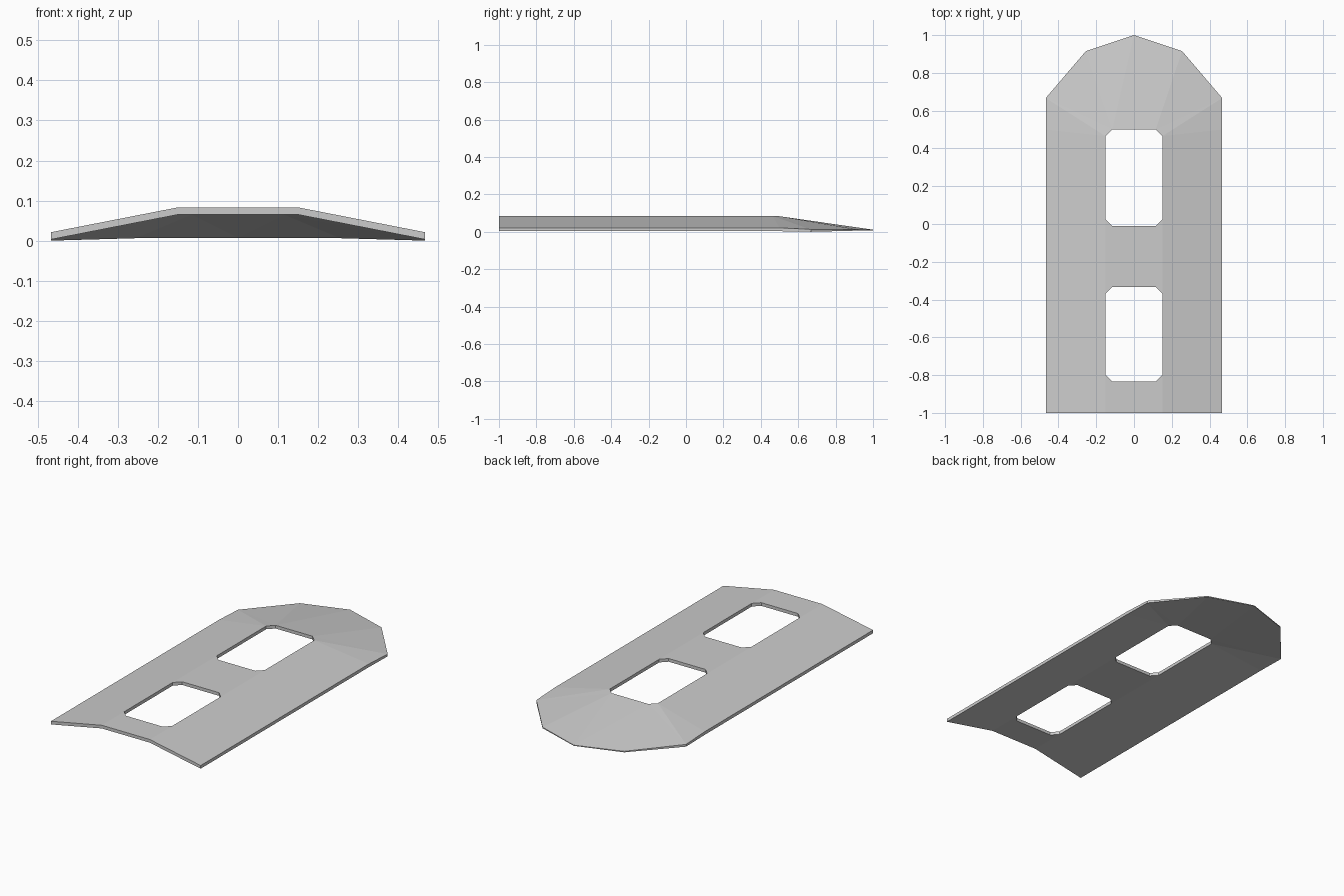
import bpy, bmesh

if "Cube" in bpy.data.objects:
    bpy.data.objects.remove(bpy.data.objects["Cube"])

W, C = 0.467, 0.15          # half width, half width of the raised centre strip
K = 0.115                   # inner end of the window corner chamfers

# Outline points of the tapered nose: (x, y) -> (top z, bottom z)
NOSE = {(W, 0.667): (0.013, 0.0), (0.255, 0.915): (0.012, 0.006), (0, 1): (0.011, 0.007)}


def heights(p):
    if p in NOSE:
        return NOSE[p]
    top = 0.083 if p[0] <= C else 0.021
    return top, top - 0.018


# Right half in plan, counter-clockwise
shoulder, cheek, tip = NOSE
window_end, window_side = (K, 0.5), (C, 0.465)
faces = [
    # rear strip and bar between the windows
    [(0, -1), (C, -1), (C, -0.80), (K, -0.835), (0, -0.835)],
    [(0, -0.333), (K, -0.333), (C, -0.368), (C, 0.025), (K, -0.01), (0, -0.01)],
    # sloping side
    [(C, -1), (W, -1), (W, 0.5), window_side, (C, 0.025), (C, -0.368), (C, -0.80)],
    # nose facets
    [(0, 0.5), window_end, tip],
    [window_end, cheek, tip],
    [window_end, shoulder, cheek],
    [window_end, window_side, shoulder],
    [window_side, (W, 0.5), shoulder],
]

bm = bmesh.new()
verts = {}
for p in {p for f in faces for p in f}:
    t, b = heights(p)
    verts[p] = bm.verts.new((*p, t)), bm.verts.new((*p, b))

# Top and bottom skins
edges = set()
for f in faces:
    bm.faces.new([verts[p][0] for p in f])
    bm.faces.new([verts[p][1] for p in reversed(f)])
    edges.update(zip(f, f[1:] + f[:1]))

# Rim and window walls along every open edge off the centre line
for a, b in edges:
    if (b, a) not in edges and (a[0] or b[0]):
        bm.faces.new([verts[a][0], verts[a][1], verts[b][1], verts[b][0]])
bmesh.ops.recalc_face_normals(bm, faces=bm.faces)

# The open centre section could flip the shell, so orient by a known top face
bm.faces.ensure_lookup_table()
bm.normal_update()
if bm.faces[0].normal.z < 0:
    bmesh.ops.reverse_faces(bm, faces=bm.faces)

mesh = bpy.data.meshes.new("vented_panel")
bm.to_mesh(mesh)
bm.free()
panel = bpy.data.objects.new("vented_panel", mesh)
bpy.context.collection.objects.link(panel)
mirror = panel.modifiers.new("mirror", 'MIRROR')
mirror.merge_threshold = 0.0005
